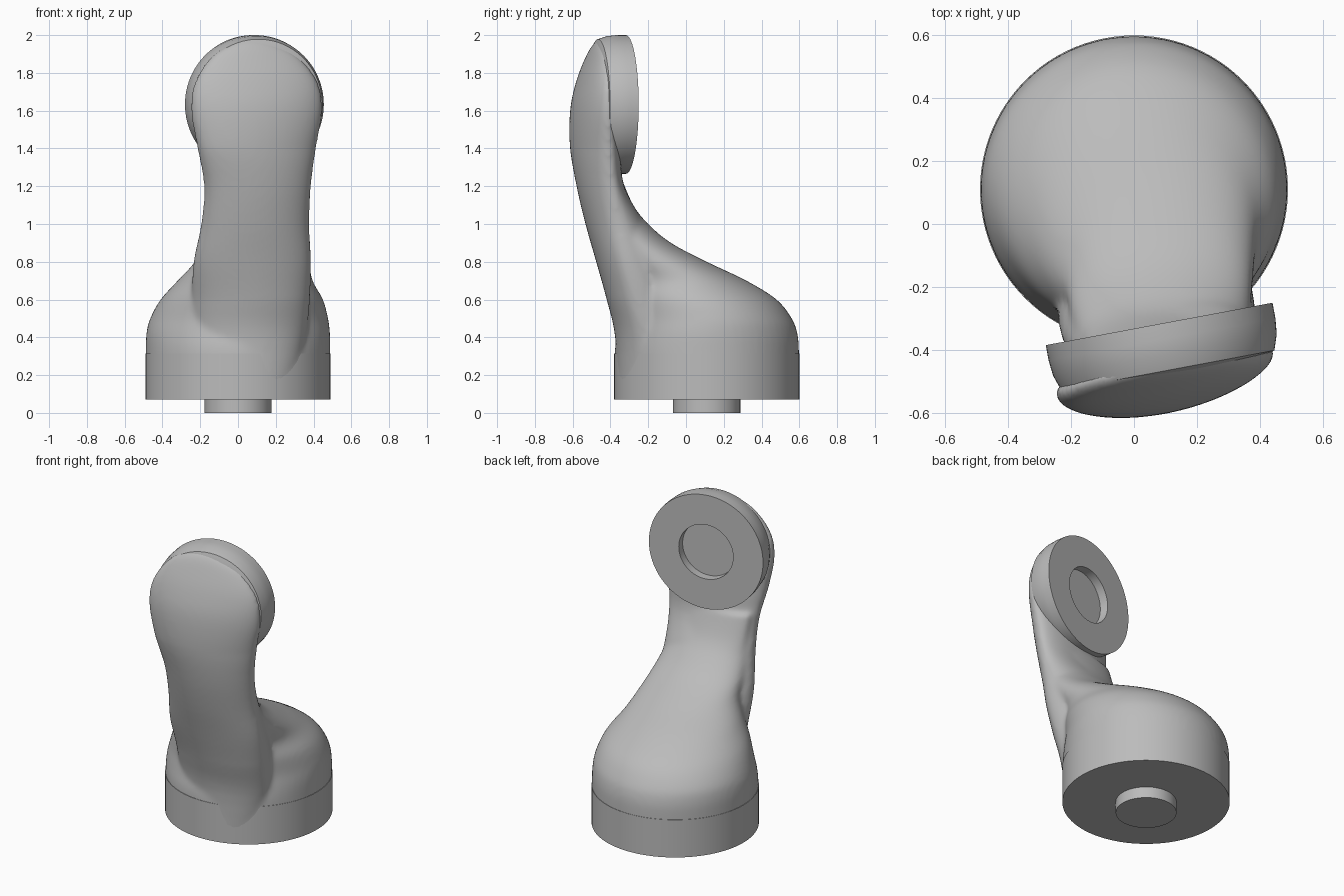
import bpy
import bmesh
import math
from mathutils import Matrix, Vector

cube = bpy.data.objects.get("Cube")
if cube:
    bpy.data.objects.remove(cube, do_unlink=True)

grey = bpy.data.materials.new("plain grey")
grey.use_nodes = True
colour = (0.5, 0.5, 0.5, 1)
grey.diffuse_color = colour
grey.node_tree.nodes["Principled BSDF"].inputs["Base Color"].default_value = colour

TILT = 0.187            # slope of the tilted head across x
HEAD = Vector((0.08, -0.318, 1.633))


def add_object(name, bm, angle=40):
    """Turn a bmesh into a grey object with smooth shading and sharp edges."""
    bmesh.ops.recalc_face_normals(bm, faces=bm.faces)
    mesh = bpy.data.meshes.new(name)
    bm.to_mesh(mesh)
    bm.free()
    mesh.materials.append(grey)
    obj = bpy.data.objects.new(name, mesh)
    bpy.context.collection.objects.link(obj)
    bpy.ops.object.select_all(action="DESELECT")
    bpy.context.view_layer.objects.active = obj
    obj.select_set(True)
    bpy.ops.object.shade_smooth_by_angle(angle=math.radians(angle))
    return obj


def lathe(name, profile, matrix, sides=96):
    """Spin (radius, height) points around z, then place the result."""
    bm = bmesh.new()
    verts = [bm.verts.new((r, 0, z)) for r, z in profile]
    edges = [bm.edges.new(pair) for pair in zip(verts, verts[1:])]
    bmesh.ops.spin(bm, geom=verts + edges, cent=(0, 0, 0), axis=(0, 0, 1),
                   angle=math.tau, steps=sides, use_duplicate=False)
    bmesh.ops.remove_doubles(bm, verts=bm.verts, dist=0.0001)
    bm.transform(matrix)
    return add_object(name, bm)


def refine(rows, steps=4):
    """Smooth curve through the section rows."""
    result = []
    for i in range(len(rows) - 1):
        a, b = rows[max(i - 1, 0)], rows[i]
        c, d = rows[i + 1], rows[min(i + 2, len(rows) - 1)]
        for k in range(steps):
            t = k / steps
            result.append([
                q + t * (r - p) / 2 + t * t * (p - 2.5 * q + 2 * r - s / 2)
                + t ** 3 * (1.5 * (q - r) + (s - p) / 2)
                for p, q, r, s in zip(a, b, c, d)])
    return result + [list(rows[-1])]


def loft(bm, rows, twist, sides=64):
    """Stack egg-shaped sections: height, right x, left x, front, side, back y."""
    rings = []
    for z, x0, x1, front, side, back in refine(rows):
        mid, half = (x0 + x1) / 2, (x1 - x0) / 2
        shear = TILT * twist * min(max((z - 0.6) / 0.8, 0), 1)
        ring = []
        for k in range(sides):
            angle = math.tau * k / sides
            dx, s = half * math.cos(angle), math.sin(angle)
            depth = back - side if s > 0 else side - front
            ring.append(bm.verts.new((mid + dx, side + depth * s + shear * dx, z)))
        rings.append(ring)
    for low, high in zip(rings, rings[1:]):
        for k in range(sides):
            n = (k + 1) % sides
            bm.faces.new((low[k], low[n], high[n], high[k]))
    bm.faces.new(rings[0][::-1])
    bm.faces.new(rings[-1])


# Rounded shoulder that flows up into the neck
shoulder = [
    (0.10, -0.488, 0.488, -0.378, 0.11, 0.598),
    (0.32, -0.488, 0.488, -0.378, 0.11, 0.598),
    (0.42, -0.485, 0.487, -0.36, 0.11, 0.59),
    (0.50, -0.465, 0.477, -0.35, 0.11, 0.56),
    (0.60, -0.41, 0.45, -0.36, 0.06, 0.48),
    (0.70, -0.32, 0.395, -0.38, -0.02, 0.32),
    (0.80, -0.23, 0.38, -0.41, -0.16, 0.11),
    (0.90, -0.20, 0.37, -0.45, -0.28, -0.08),
    (1.00, -0.18, 0.36, -0.48, -0.36, -0.20),
    (1.10, -0.165, 0.36, -0.50, -0.38, -0.28),
    (1.25, -0.165, 0.36, -0.52, -0.42, -0.345),
]

# Broad arm from the base front to the top of the head
arm = [
    (0.10, -0.24, 0.30, -0.37, -0.20, 0.10),
    (0.40, -0.25, 0.36, -0.375, -0.20, 0.10),
    (0.60, -0.245, 0.38, -0.42, -0.25, 0.0),
    (0.80, -0.235, 0.387, -0.475, -0.32, -0.10),
    (1.00, -0.195, 0.377, -0.53, -0.38, -0.22),
    (1.20, -0.18, 0.387, -0.574, -0.43, -0.335),
    (1.40, -0.215, 0.413, -0.602, -0.465, -0.365),
    (1.60, -0.25, 0.447, -0.598, -0.47, -0.40),
    (1.75, -0.23, 0.423, -0.565, -0.47, -0.41),
    (1.88, -0.15, 0.33, -0.518, -0.46, -0.41),
    (1.95, -0.05, 0.22, -0.485, -0.45, -0.41),
    (1.985, 0.04, 0.13, -0.45, -0.43, -0.41),
]

bm = bmesh.new()
loft(bm, shoulder, 0.3)
loft(bm, arm, 1)
body = add_object("body", bm, 180)

# Blend shoulder and arm into one skin
remesh = body.modifiers.new("blend", "REMESH")
remesh.mode = "VOXEL"
remesh.voxel_size = 0.014
remesh.use_smooth_shade = True
relax = body.modifiers.new("relax", "SMOOTH")
relax.factor = 0.5
relax.iterations = 10

# Round base with a centred plug below
lathe("base", [(0, 0.072), (0.49, 0.072), (0.49, 0.315), (0, 0.315)],
      Matrix.Translation((0, 0.11, 0)))
lathe("base_plug", [(0, 0), (0.178, 0), (0.178, 0.09), (0, 0.09)],
      Matrix.Translation((0, 0.11, 0)), 64)

# Tilted head disc with a round socket in its back face
axis = Vector((-TILT, 1, 0)).normalized()
place = Matrix.Translation(HEAD) @ axis.to_track_quat("Z", "Y").to_matrix().to_4x4()
lathe("head_disc",
      [(0, -0.055), (0.175, -0.055), (0.175, 0), (0.367, 0), (0.367, -0.05),
       (0.362, -0.10), (0.345, -0.15), (0.28, -0.175), (0, -0.19)], place)
